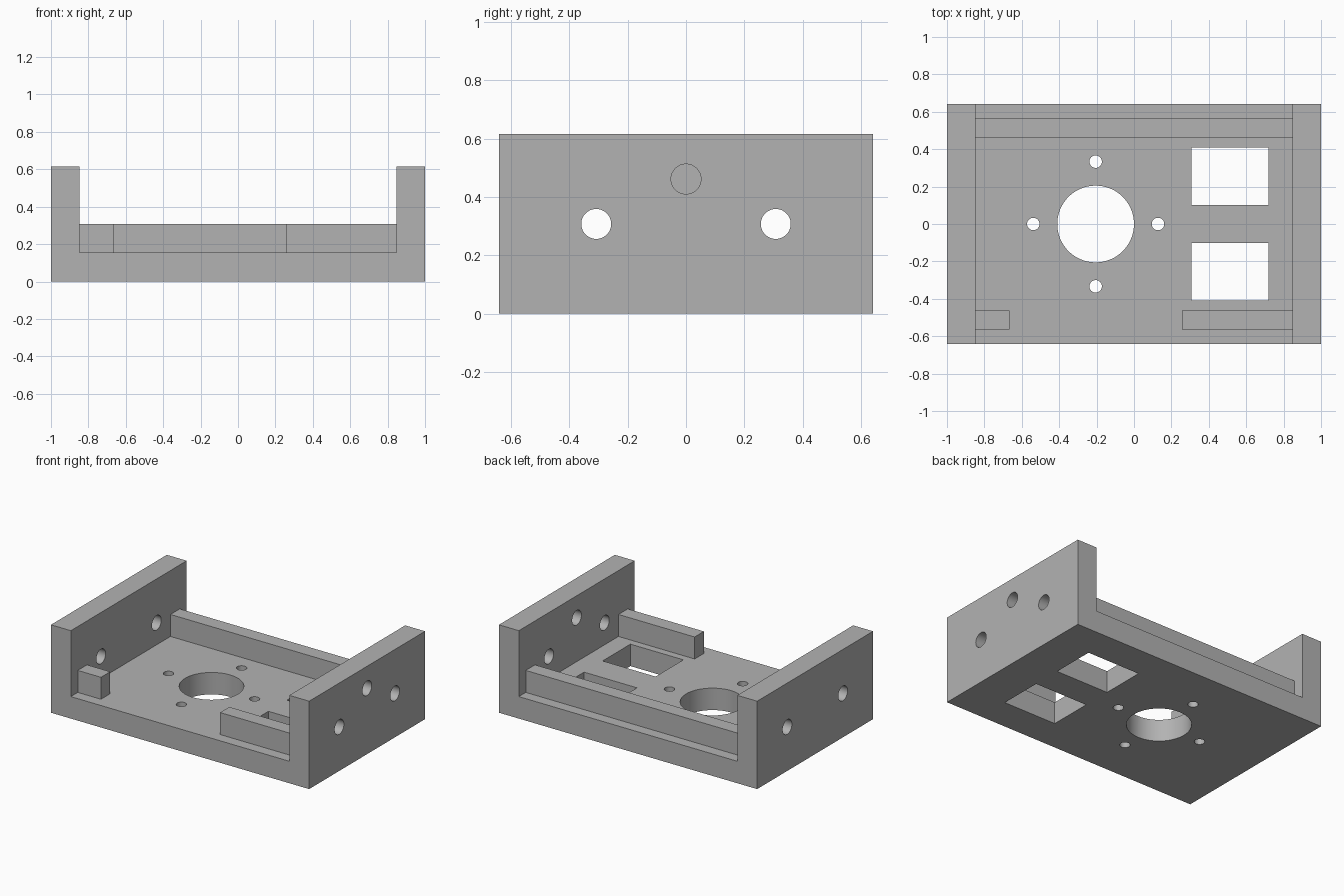
import bpy, bmesh, math
from mathutils import Matrix, Vector

cube = bpy.data.objects.get("Cube")
if cube:
    bpy.data.objects.remove(cube, do_unlink=True)

U = 2 / 78                      # one design unit: the tray is 78 x 50 x 24
HALF_X, HALF_Y, HEIGHT = 39, 25, 24
INNER_X, FLOOR, RAIL_TOP = 33, 6, 12

grey = bpy.data.materials.new("plain grey")
colour = (0.45, 0.45, 0.45, 1)
grey.diffuse_color = colour
grey.use_nodes = True
bsdf = next(n for n in grey.node_tree.nodes if n.type == 'BSDF_PRINCIPLED')
bsdf.inputs["Base Color"].default_value = colour


def add_box(bm, x, y, z):
    size = Vector((x[1] - x[0], y[1] - y[0], z[1] - z[0])) * U
    mid = Vector((x[0] + x[1], y[0] + y[1], z[0] + z[1])) * U / 2
    bmesh.ops.create_cube(bm, size=1, matrix=Matrix.Translation(mid) @ Matrix.Diagonal(size).to_4x4())


def add_cylinder(bm, centre, radius, length, axis, segments=48):
    turn = Matrix.Rotation(math.pi / 2, 4, 'Y') if axis == 'X' else Matrix.Identity(4)
    bmesh.ops.create_cone(bm, cap_ends=True, segments=segments, radius1=radius * U,
                          radius2=radius * U, depth=length * U,
                          matrix=Matrix.Translation(Vector(centre) * U) @ turn)


def make_object(name, bm):
    mesh = bpy.data.meshes.new(name)
    bmesh.ops.recalc_face_normals(bm, faces=bm.faces)
    bm.to_mesh(mesh)
    bm.free()
    mesh.materials.append(grey)
    obj = bpy.data.objects.new(name, mesh)
    bpy.context.collection.objects.link(obj)
    return obj


# U-shaped tray: floor and two side walls from one extruded profile
profile = [(-HALF_X, 0), (HALF_X, 0), (HALF_X, HEIGHT), (INNER_X, HEIGHT),
           (INNER_X, FLOOR), (-INNER_X, FLOOR), (-INNER_X, HEIGHT), (-HALF_X, HEIGHT)]
bm = bmesh.new()
face = bm.faces.new([bm.verts.new((x * U, -HALF_Y * U, z * U)) for x, z in profile])
extruded = bmesh.ops.extrude_face_region(bm, geom=[face])["geom"]
bmesh.ops.translate(bm, vec=(0, 2 * HALF_Y * U, 0),
                    verts=[v for v in extruded if isinstance(v, bmesh.types.BMVert)])
tray = make_object("tray", bm)

# Cutter for every opening
bm = bmesh.new()
add_cylinder(bm, (-8, 0, 3), 8, 10, 'Z', 96)                  # large floor hole
for dx, dy in ((13, 0), (-13, 0), (0, 13), (0, -13)):         # mounting holes
    add_cylinder(bm, (-8 + dx, dy, 3), 1.3, 10, 'Z', 32)
for side in (-1, 1):
    add_box(bm, (12, 28), sorted((4 * side, 16 * side)), (-2, 8))   # floor windows
    for wall in (-36, 36):
        add_cylinder(bm, (wall, 12 * side, 12), 2, 10, 'X')         # paired wall holes
add_cylinder(bm, (36, 0, 18), 2, 10, 'X')                     # upper hole, left wall only
cutter = make_object("hole_cutter", bm)
cutter.hide_render = True

# Cut the openings and keep the finished mesh
mod = tray.modifiers.new("holes", 'BOOLEAN')
mod.operation = 'DIFFERENCE'
mod.solver = 'EXACT'
mod.object = cutter
bpy.context.view_layer.update()
cut = bpy.data.meshes.new_from_object(tray.evaluated_get(bpy.context.evaluated_depsgraph_get()))
tray.modifiers.clear()
tray.data = cut
bpy.data.objects.remove(cutter, do_unlink=True)

# Rails standing on the floor
for name, x, y in (("back_rail", (-33, 33), (18, 22)),
                   ("front_right_stop", (-33, -26), (-22, -18)),
                   ("front_left_rail", (10, 33), (-22, -18))):
    bm = bmesh.new()
    add_box(bm, x, y, (FLOOR, RAIL_TOP))
    make_object(name, bm)

# Smooth hole walls, crisp edges
for obj in bpy.context.selected_objects:
    obj.select_set(False)
tray.select_set(True)
bpy.context.view_layer.objects.active = tray
bpy.ops.object.shade_smooth_by_angle(angle=math.radians(30))
